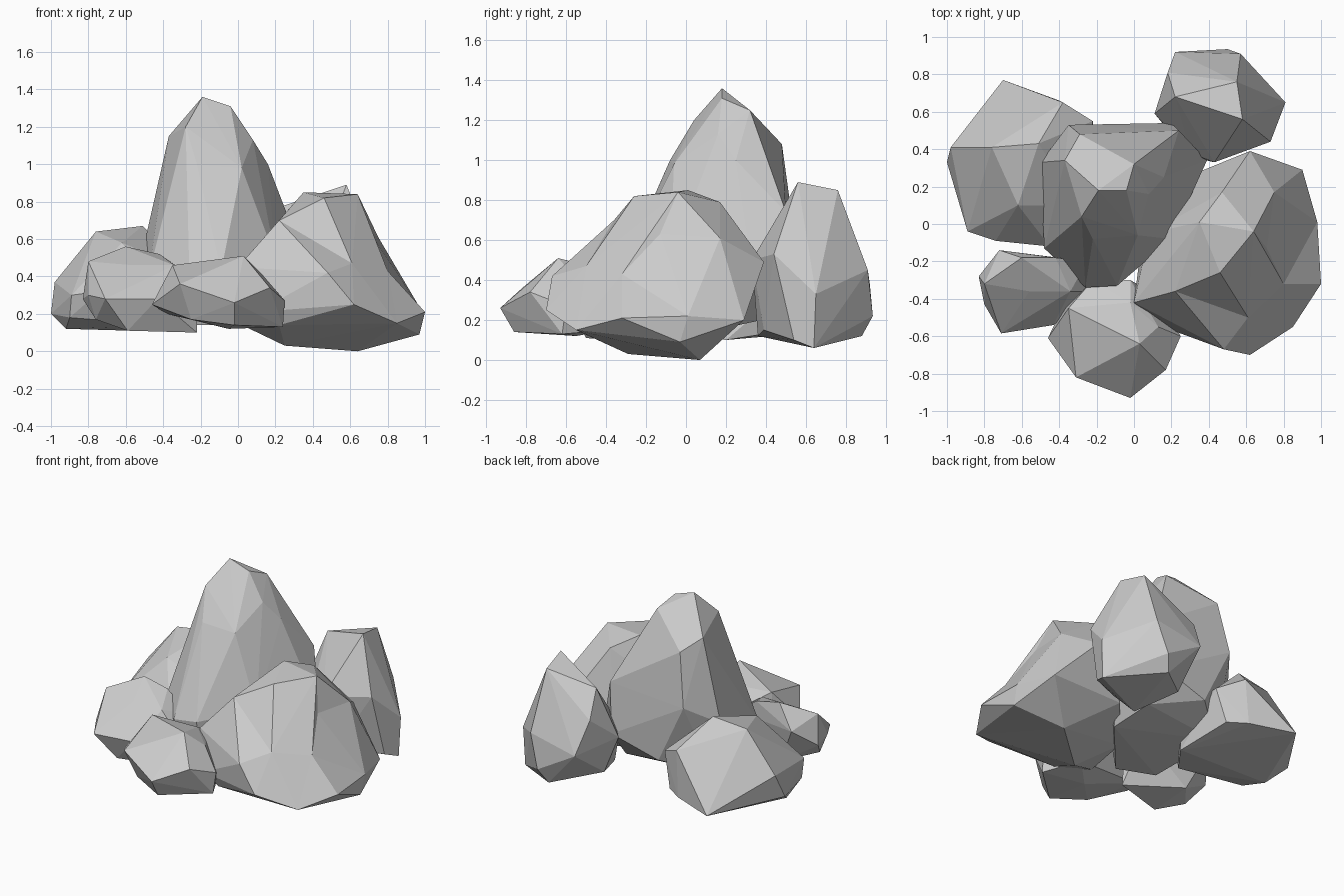
import bpy, bmesh
from mathutils import Vector


def rock(name, *corners, dents=()):
    """Faceted boulder: convex hull of a few corners, then some corners pushed in."""
    bm = bmesh.new()
    for c in corners:
        bm.verts.new(c)
    bmesh.ops.convex_hull(bm, input=bm.verts[:])
    loose = [v for v in bm.verts if not v.link_faces]
    bmesh.ops.delete(bm, geom=loose, context='VERTS')
    for start, end in dents:
        v = min(bm.verts, key=lambda p: (p.co - Vector(start)).length)
        if (v.co - Vector(start)).length < .01:
            v.co = end
    bmesh.ops.recalc_face_normals(bm, faces=bm.faces[:])
    mesh = bpy.data.meshes.new(name)
    bm.to_mesh(mesh)
    bm.free()
    obj = bpy.data.objects.new(name, mesh)
    bpy.context.collection.objects.link(obj)
    return obj


# Tall central spire: tip, shoulders, waist, base
rock("tall_rock",
     (-.19, .18, 1.36), (-.04, .18, 1.31), (0, .32, 1.25),
     (-.29, .48, 1.08), (-.37, .34, 1.15), (-.28, .04, 1.20),
     (.08, .16, 1.13), (.16, .25, 1.0), (.02, -.06, .98), (-.22, -.08, 1.0),
     (.24, .50, .74), (-.35, .53, .72), (-.50, .33, .58), (-.48, -.13, .40),
     (-.26, -.34, .41), (-.09, -.33, .43), (.20, -.08, .50), (.39, .34, .40),
     (.20, .54, .40), (-.15, .52, .30), (-.42, .30, .20),
     (-.35, -.20, .14), (-.10, -.30, .14), (.25, .10, .14), (.20, .38, .20))

# Broad boulder on the right, with a chipped front and side
rock("right_boulder",
     (.35, .01, .85), (.64, -.04, .84), (.47, .17, .79), (.46, -.26, .82),
     (.22, -.36, .70), (.75, .17, .61), (.79, -.10, .66), (.64, -.58, .54),
     (.92, -.34, .45), (.48, -.67, .42), (.0, -.42, .45), (.20, -.05, .62),
     (.62, .39, .49), (.90, .29, .20), (.98, .01, .22), (1.0, -.32, .21),
     (.85, -.55, .15), (.62, -.70, .25), (.10, -.53, .21), (0, -.42, .15),
     (.64, .07, 0), (.97, -.03, .09), (.25, -.29, .03), (.35, .28, .20),
     (.22, -.53, .14), (.04, -.10, .17), (.08, -.05, .45),
     dents=[((.79, -.10, .66), (.71, -.13, .63)),
            ((.64, -.58, .54), (.61, -.50, .47)),
            ((.92, -.34, .45), (.80, -.32, .43))])

# Upright rock at the back right
rock("back_right_rock",
     (.58, .56, .89), (.55, .76, .85), (.22, .68, .77), (.73, .44, .53),
     (.43, .33, .50), (.81, .65, .33), (.57, .91, .45), (.50, .935, .22),
     (.22, .92, .38), (.18, .81, .60), (.11, .59, .42), (.30, .38, .45),
     (.80, .64, .06), (.76, .54, .10), (.45, .88, .12), (.30, .36, .12),
     (.50, .39, .15), (.18, .65, .18))

# Flat-bottomed rock at the back left
rock("back_left_rock",
     (-.76, .41, .64), (-.51, .43, .67), (-.62, .10, .58), (-.70, .77, .15),
     (-.38, .65, .48), (-.22, .55, .40), (-.98, .41, .37), (-1.0, .33, .20),
     (-.89, -.04, .30), (-.74, -.09, .32), (-.45, -.12, .35),
     (-.92, .20, .12), (-.90, .0, .18), (-.40, .66, .16), (-.28, .58, .16),
     (-.22, .20, .10), (-.40, -.04, .14), (-.30, .10, .45))

# Small rock at the front left
rock("front_left_rock",
     (-.60, -.18, .56), (-.42, -.18, .52), (-.80, -.32, .48), (-.56, -.36, .46),
     (-.34, -.36, .46), (-.72, -.14, .40), (-.83, -.28, .28), (-.80, -.43, .30),
     (-.71, -.585, .28), (-.43, -.54, .28), (-.22, -.36, .32), (-.25, -.20, .40),
     (-.76, -.40, .17), (-.59, -.50, .11), (-.22, -.38, .10), (-.60, -.20, .14))

# Small rock at the front centre
rock("front_rock",
     (.03, -.64, .51), (-.35, -.45, .46), (-.02, -.42, .45), (.13, -.55, .41),
     (.17, -.78, .34), (-.31, -.82, .36), (-.02, -.93, .26), (-.46, -.61, .25),
     (.25, -.60, .27), (.24, -.62, .13), (-.02, -.86, .14), (-.25, -.76, .17),
     (-.38, -.44, .20), (-.05, -.55, .12), (.12, -.38, .15), (-.22, -.30, .38),
     (-.02, -.30, .38))
